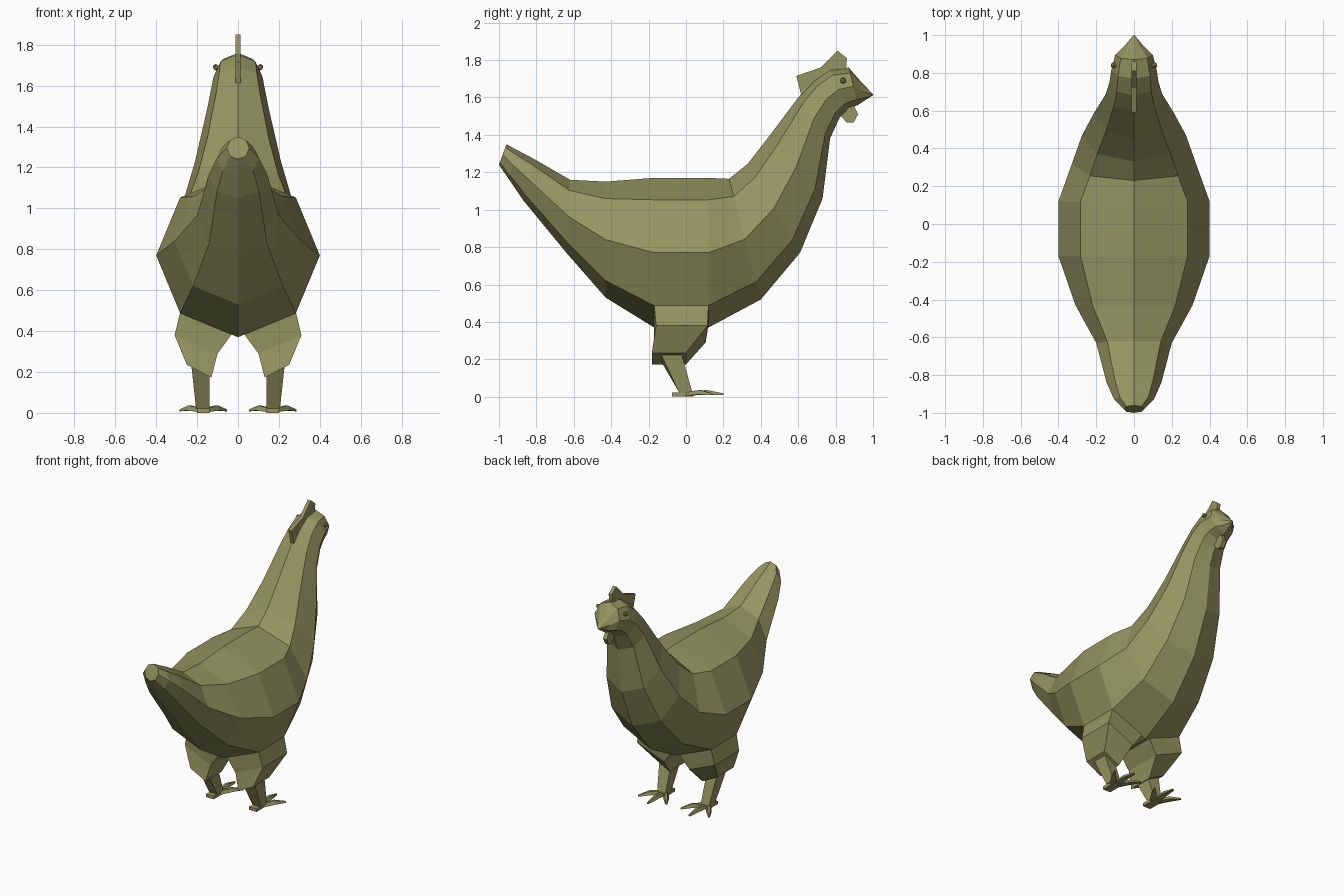
import bpy, bmesh, math
from mathutils import Vector

if "Cube" in bpy.data.objects:
    bpy.data.objects.remove(bpy.data.objects["Cube"])

mat = bpy.data.materials.new("olive")
mat.diffuse_color = (0.30, 0.30, 0.12, 1)
mat.use_nodes = True
mat.node_tree.nodes["Principled BSDF"].inputs["Base Color"].default_value = mat.diffuse_color


def finish(bm, name, mirror=False):
    bmesh.ops.recalc_face_normals(bm, faces=bm.faces[:])
    me = bpy.data.meshes.new(name)
    bm.to_mesh(me)
    bm.free()
    me.materials.append(mat)
    ob = bpy.data.objects.new(name, me)
    bpy.context.collection.objects.link(ob)
    if mirror:
        m = ob.modifiers.new("mirror", 'MIRROR')
        m.use_mirror_merge = False
    return ob


def loft(name, rings, mirror=False):
    """Skin a list of equal-sized point rings and cap both ends."""
    bm = bmesh.new()
    vs = [[bm.verts.new(p) for p in r] for r in rings]
    n = len(rings[0])
    for a, b in zip(vs, vs[1:]):
        for i in range(n):
            j = (i + 1) % n
            bm.faces.new((a[i], a[j], b[j], b[i]))
    bm.faces.new(vs[0])
    bm.faces.new(vs[-1])
    return finish(bm, name, mirror)


def body_ring(ty, tz, by, bz, w):
    """Octagonal ring from its top point, bottom point and half width."""
    c = Vector((0, (ty + by) / 2, (tz + bz) / 2))
    h = Vector((0, (ty - by) / 2, (tz - bz) / 2))
    return [c + h * math.cos(i * math.pi / 4) + Vector((w * math.sin(i * math.pi / 4), 0, 0))
            for i in range(8)]


def plate(name, profile, t):
    """Thin side-on plate from a (y, z) outline."""
    return loft(name, [[(s * t, y, z) for y, z in profile] for s in (-1, 1)])


# body: tail, trunk, neck, head
loft("body", [body_ring(*r) for r in [
    (-0.96, 1.35, -1.00, 1.24, 0.055),
    (-0.915, 1.325, -0.945, 1.16, 0.105),
    (-0.81, 1.27, -0.87, 1.05, 0.145),
    (-0.62, 1.16, -0.64, 0.77, 0.20),
    (-0.43, 1.15, -0.43, 0.53, 0.31),
    (-0.17, 1.17, -0.17, 0.37, 0.40),
    (0.12, 1.17, 0.12, 0.37, 0.40),
    (0.23, 1.165, 0.40, 0.52, 0.33),
    (0.33, 1.245, 0.61, 0.77, 0.275),
    (0.45, 1.40, 0.73, 1.06, 0.21),
    (0.60, 1.60, 0.77, 1.38, 0.15),
    (0.68, 1.69, 0.82, 1.49, 0.13),
    (0.77, 1.75, 0.86, 1.535, 0.12),
    (0.87, 1.76, 0.92, 1.56, 0.10)]])

# beak
loft("beak", [body_ring(*r) for r in [
    (0.87, 1.76, 0.92, 1.56, 0.10),
    (0.935, 1.685, 0.95, 1.58, 0.05),
    (1.00, 1.617, 1.00, 1.612, 0.003)]])

# comb and wattle
plate("comb", [(0.59, 1.715), (0.72, 1.76), (0.81, 1.85), (0.86, 1.81),
               (0.855, 1.74), (0.75, 1.70), (0.62, 1.60)], 0.0125)
plate("wattle", [(0.83, 1.50), (0.89, 1.57), (0.92, 1.51), (0.895, 1.465), (0.86, 1.465)], 0.015)

# eyes
bm = bmesh.new()
bmesh.ops.create_icosphere(bm, subdivisions=1, radius=0.017)
bmesh.ops.translate(bm, vec=(0.108, 0.84, 1.69), verts=bm.verts)
finish(bm, "eyes", True)


def leg_ring(outer, inner, y0, y1):
    (xo, zo), (xi, zi) = outer, inner
    return [(xo, y0, zo), (xo, y1, zo), (xi, y1, zi), (xi, y0, zi)]


# thighs
loft("thighs", [
    leg_ring((0.283, 0.49), (0.03, 0.385), -0.17, 0.12),
    [(0.31, -0.16, 0.38), (0.31, 0.115, 0.38), (0.10, 0.105, 0.29), (0.10, -0.17, 0.29)],
    leg_ring((0.25, 0.235), (0.13, 0.173), -0.183, 0.0)], True)

# shanks
loft("shanks", [
    leg_ring((0.23, 0.25), (0.14, 0.21), -0.145, -0.03),
    leg_ring((0.205, 0.02), (0.14, 0.02), -0.035, 0.035)], True)


# toes
def toe(name, start, end, w):
    a, b = Vector(start), Vector(end)
    d = (b - a).normalized()
    side = Vector((d.y, -d.x, 0))
    rings = []
    for t, k, lo, hi in [(0, 1, 0.004, 0.024), (0.55, 0.9, 0.012, 0.036), (1, 0.3, 0.008, 0.018)]:
        p = a.lerp(b, t)
        rings.append([p + side * s * w * k + Vector((0, 0, z))
                      for s, z in [(-1, lo), (1, lo), (0.5, hi), (-0.5, hi)]])
    loft(name, rings, True)


toe("middle_toes", (0.17, 0, 0), (0.165, 0.20, 0), 0.022)
toe("outer_toes", (0.18, 0, 0), (0.282, 0.14, 0), 0.02)
toe("inner_toes", (0.16, 0, 0), (0.058, 0.14, 0), 0.02)

# heel pads
loft("heels", [leg_ring((0.20, z), (0.14, z), -0.075, 0.04) for z in (0.0, 0.022)], True)
